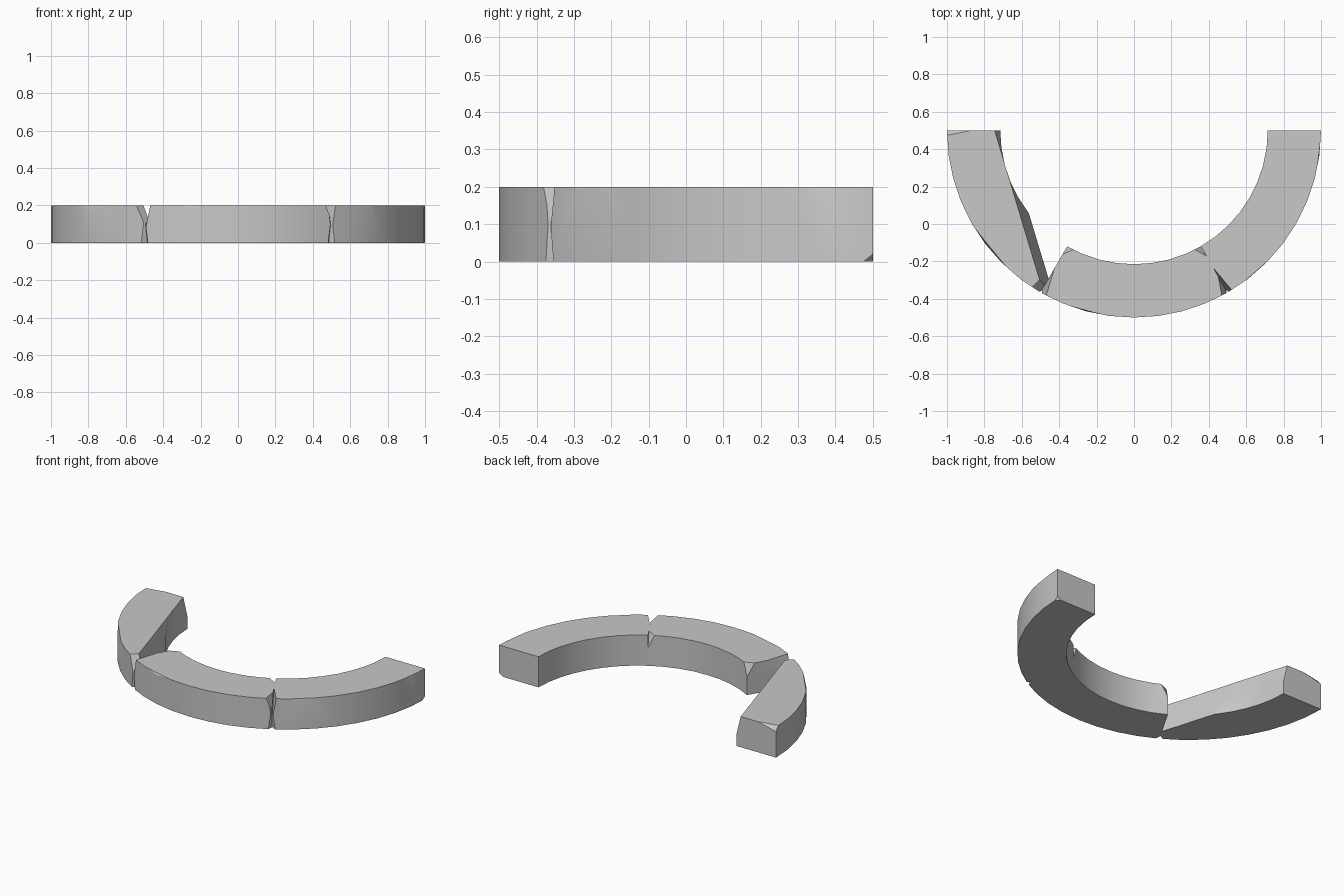
import bpy, bmesh
from math import sin, cos, radians
from mathutils import Vector

if "Cube" in bpy.data.objects:
    bpy.data.objects.remove(bpy.data.objects["Cube"], do_unlink=True)

OUTER, INNER, TOP, BOTTOM = 1.0, 0.715, 0.2, 0.0
SEGMENTS = 8

stone = bpy.data.materials.new("grey stone")
stone.use_nodes = True
stone.diffuse_color = (0.58, 0.58, 0.58, 1)
shader = next(n for n in stone.node_tree.nodes if n.type == 'BSDF_PRINCIPLED')
shader.inputs["Base Color"].default_value = stone.diffuse_color
shader.inputs["Roughness"].default_value = 0.9


def polar(angle, radius, z):
    """Point on the ring; angle in degrees from the front towards +x."""
    a = radians(angle)
    return Vector((radius * sin(a), 0.5 - radius * cos(a), z))


def corner(angle, radius, z, along, across, rise):
    """Chip off a block corner, by how far it reaches along each edge."""
    return (polar(angle + along, radius, z),
            polar(angle, radius + across, z),
            polar(angle, radius, z + rise))


def edge(angle, half_width, depth):
    """Chip out of the outer top edge."""
    return (polar(angle - half_width, OUTER, TOP),
            polar(angle + half_width, OUTER, TOP),
            polar(angle, OUTER, TOP - depth))


def worn_joint(angle, side, radius):
    """Two slanted cuts that wear a vertical joint edge."""
    reach = -0.03 if radius == OUTER else 0.02
    return [(polar(angle + side * 1.2, radius, z),
             polar(angle, radius + reach, z),
             polar(angle + side * 0.4, radius, TOP / 2)) for z in (BOTTOM, TOP)]


def block(name, start, end, chips):
    bm = bmesh.new()
    rings = []
    for i in range(SEGMENTS + 1):
        a = start + (end - start) * i / SEGMENTS
        rings.append([bm.verts.new(polar(a, r, z)) for r, z in
                      ((INNER, BOTTOM), (OUTER, BOTTOM), (OUTER, TOP), (INNER, TOP))])
    for p, q in zip(rings, rings[1:]):
        for k in range(4):
            n = (k + 1) % 4
            bm.faces.new((p[k], p[n], q[n], q[k]))
    bm.faces.new(rings[0])
    bm.faces.new(rings[-1])

    # Slice each chip away and cap the cut
    middle = polar((start + end) / 2, (OUTER + INNER) / 2, TOP / 2)
    for a, b, c in chips:
        normal = (b - a).cross(c - a).normalized()
        if normal.dot(middle - a) > 0:
            normal = -normal
        cut = bmesh.ops.bisect_plane(
            bm, geom=bm.verts[:] + bm.edges[:] + bm.faces[:], dist=1e-5,
            plane_co=a, plane_no=normal, clear_outer=True)["geom_cut"]
        rim = [e for e in cut if isinstance(e, bmesh.types.BMEdge) and e.is_boundary]
        if rim:
            bmesh.ops.holes_fill(bm, edges=rim, sides=0)
    bmesh.ops.recalc_face_normals(bm, faces=bm.faces[:])

    mesh = bpy.data.meshes.new(name)
    bm.to_mesh(mesh)
    bm.free()
    mesh.materials.append(stone)
    obj = bpy.data.objects.new(name, mesh)
    bpy.context.collection.objects.link(obj)
    bpy.ops.object.select_all(action='DESELECT')
    obj.select_set(True)
    bpy.context.view_layer.objects.active = obj
    bpy.ops.object.shade_smooth_by_angle(angle=radians(20))


# Right block: the most weathered, with both free corners chipped
block("right_block", -90, -30, worn_joint(-30, -1, OUTER) + [
    edge(-51, 8, 0.035),
    corner(-90, INNER, TOP, 13, 0.03, -0.12),
    corner(-90, OUTER, TOP, 1.5, -0.13, -0.03),
    corner(-30, OUTER, TOP, -3, -0.2, -0.1),
    corner(-30, INNER, TOP, -3, 0.05, -0.1),
])

# Front block between the two joints
block("front_block", -30, 30, worn_joint(-30, 1, OUTER) + worn_joint(30, -1, OUTER) + [
    corner(-30, OUTER, TOP, 2, -0.15, -0.15),
    corner(-30, INNER, TOP, 3, 0.05, -0.08),
    corner(30, INNER, TOP, -3, 0.06, -0.08),
    corner(30, OUTER, TOP, -2, -0.1, -0.08),
    edge(-15, 6, 0.01),
])

# Left block: nearly whole, small nicks on the outer edge
block("left_block", 30, 90, worn_joint(30, 1, OUTER) + [
    edge(41, 5, 0.022),
    edge(82, 5, 0.013),
    corner(30, OUTER, TOP, 1.5, -0.15, -0.15),
    corner(90, OUTER, BOTTOM, -1.5, -0.03, 0.02),
])
